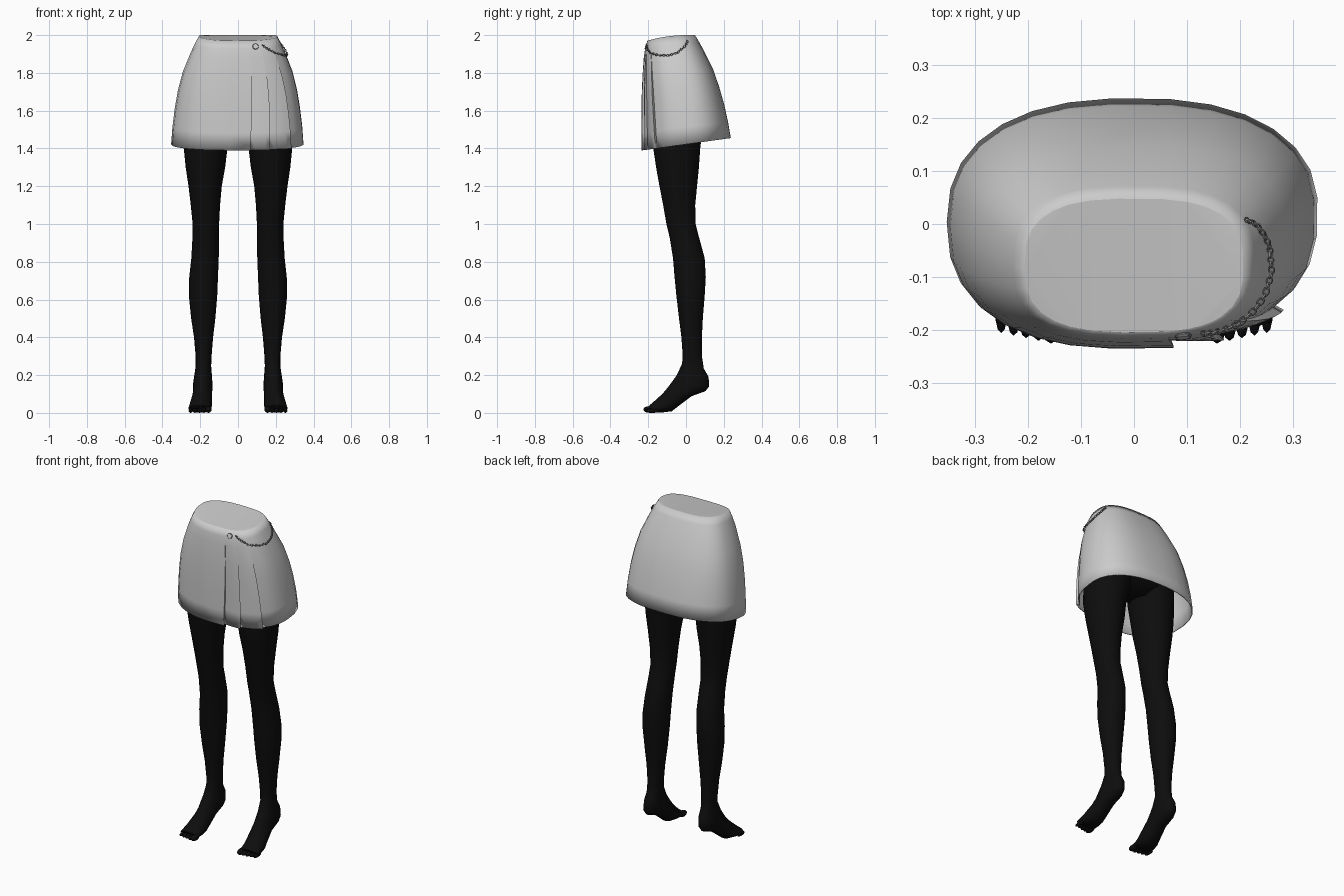
import bpy, bmesh, math
from mathutils import Vector, Matrix
from mathutils.bvhtree import BVHTree

if "Cube" in bpy.data.objects:
    bpy.data.objects.remove(bpy.data.objects["Cube"])


def material(name, v):
    m = bpy.data.materials.new(name)
    m.diffuse_color = (v, v, v, 1)
    m.use_nodes = True
    m.node_tree.nodes["Principled BSDF"].inputs["Base Color"].default_value = m.diffuse_color
    return m


CLOTH = material("light grey cloth", 0.6)
BLACK = material("black stocking", 0.004)
METAL = material("grey metal", 0.25)


def finish(bm, name, mat, angle=40):
    bmesh.ops.recalc_face_normals(bm, faces=bm.faces)
    me = bpy.data.meshes.new(name)
    bm.to_mesh(me)
    bm.free()
    ob = bpy.data.objects.new(name, me)
    bpy.context.collection.objects.link(ob)
    me.materials.append(mat)
    bpy.ops.object.select_all(action='DESELECT')
    ob.select_set(True)
    bpy.context.view_layer.objects.active = ob
    bpy.ops.object.shade_smooth_by_angle(angle=math.radians(angle))
    return ob


def loft(bm, rings, cap=False):
    vs = [[bm.verts.new(p) for p in r] for r in rings]
    n = len(vs[0])
    for a, b in zip(vs, vs[1:]):
        for i in range(n):
            j = (i + 1) % n
            bm.faces.new((a[i], a[j], b[j], b[i]))
    if cap:
        bm.faces.new(vs[0])
        bm.faces.new(vs[-1])


# ---- skirt: rounded-box cross sections with three knife pleats ----
# t, half width, front y, back y
LEVELS = [(0, .207, -.205, .048), (.07, .228, -.217, .072), (.15, .25, -.224, .096),
          (.33, .292, -.231, .145), (.5, .318, -.235, .177), (.67, .335, -.236, .203),
          (.84, .347, -.236, .223), (1, .354, -.235, .238)]
PLEATS = [(.29, .184), (.55, .48), (.8, .8)]   # share of half width at waist, hem


def skirt_ring(t, a, yf, yb):
    n = 2.8 - 0.4 * t
    cy, b = (yf + yb) / 2, (yb - yf) / 2
    keys = [-math.acos((p + (q - p) * t) ** (n / 2)) for p, q in PLEATS]
    keys.append(keys[0] + 2 * math.pi)
    depth = 0.018 * min(1, max(0, (t - .07) / .5))
    pts = []
    for k, div in enumerate((4, 4, 26)):
        for i in range(div + 1):
            u = i / div
            th = keys[k] + (keys[k + 1] - keys[k]) * u
            c, s = math.cos(th), math.sin(th)
            x = math.copysign(abs(c) ** (2 / n), c) * a
            y = math.copysign(abs(s) ** (2 / n), s) * b
            d = depth * max(0, 1 - u * (1 if k < 2 else 5))
            f = 1 - d / math.hypot(x, y)
            x, y = x * f, y * f + cy
            top = 2.0 - 0.03 * (min(y, 0) / .205) ** 2
            hem = 1.39 + 0.065 * (y + .235) / .473
            pts.append(Vector((x, y, top + (hem - top) * t)))
    return pts


rings = [skirt_ring(*l) for l in LEVELS]
bm = bmesh.new()
loft(bm, rings)
bmesh.ops.remove_doubles(bm, verts=bm.verts, dist=0.0002)
bmesh.ops.recalc_face_normals(bm, faces=bm.faces)
surface = BVHTree.FromBMesh(bm)
skirt = finish(bm, "skirt", CLOTH, 35)
sol = skirt.modifiers.new("thickness", 'SOLIDIFY')
sol.thickness, sol.offset = 0.006, -1

# Waist closing surface
bm = bmesh.new()
bm.faces.new([bm.verts.new(p) for p in rings[0]])
bmesh.ops.remove_doubles(bm, verts=bm.verts, dist=0.0002)
bmesh.ops.triangulate(bm, faces=bm.faces)
finish(bm, "waist_top", CLOTH)


def on_skirt(p, gap):
    co, no, _, _ = surface.find_nearest(Vector(p))
    if no.dot(co - Vector((0, -.05, co.z))) < 0:
        no = -no
    return co + no * gap, no


def torus(bm, mat4, R, r, seg=12, sides=5):
    rs = []
    for i in range(seg + 1):
        a = 2 * math.pi * i / seg
        rs.append([mat4 @ Vector(((R + r * math.cos(b)) * math.cos(a),
                                  (R + r * math.cos(b)) * math.sin(a), r * math.sin(b)))
                   for b in (2 * math.pi * j / sides for j in range(sides))])
    loft(bm, rs)


def frame(x, z, origin):
    z = (z - x * z.dot(x)).normalized()
    y = z.cross(x)
    return Matrix.Translation(origin) @ Matrix((x, y, z)).transposed().to_4x4()


# ---- hanging chain of alternating links ----
path = [(.13, -.215, 1.95), (.165, -.21, 1.925), (.205, -.19, 1.905), (.24, -.14, 1.892),
        (.253, -.09, 1.89), (.252, -.045, 1.905), (.232, -.005, 1.94), (.205, .012, 1.978)]
fine = []
for p, q in zip(path, path[1:]):
    for i in range(5):
        fine.append(on_skirt(Vector(p).lerp(Vector(q), i / 5), 0.007))
bm = bmesh.new()
for i in range(len(fine) - 1):
    (p, n), (q, _) = fine[i], fine[i + 1]
    x = (q - p).normalized()
    m = frame(x, n if i % 2 else n.cross(x), (p + q) / 2)
    torus(bm, m @ Matrix.Diagonal(((q - p).length / .0115, .8, 1, 1)), .007, .0018)
bmesh.ops.remove_doubles(bm, verts=bm.verts, dist=0.00005)
finish(bm, "chain", METAL, 60)

# ---- round stud with rim ----
p, n = on_skirt((.095, -.23, 1.945), 0.003)
m = frame(Vector((1, 0, 0)) - n * n.x, n, p)
m = Matrix.Translation(p) @ n.to_track_quat('Z', 'Y').to_matrix().to_4x4()
bm = bmesh.new()
torus(bm, m, .0135, .003, 16)
bmesh.ops.remove_doubles(bm, verts=bm.verts, dist=0.00005)
finish(bm, "stud_rim", METAL, 60)
bm = bmesh.new()
bmesh.ops.create_cone(bm, cap_ends=True, segments=16, radius1=.013, radius2=.012,
                      depth=.006, matrix=m)
finish(bm, "stud", CLOTH)

# ---- legs: outer x, inner x, front (y, z), back (y, z) ----
LEG = [(.27, .02, -.17, 1.6, .11, 1.6), (.285, .035, -.18, 1.5, .09, 1.5),
       (.287, .056, -.175, 1.4, .077, 1.4),
       (.277, .068, -.16, 1.3, .07, 1.3), (.262, .086, -.142, 1.2, .06, 1.2),
       (.25, .095, -.122, 1.1, .05, 1.1), (.24, .1, -.105, 1.0, .052, 1.0),
       (.241, .1, -.088, .93, .07, .93), (.247, .102, -.07, .82, .1, .82),
       (.258, .106, -.062, .72, .106, .72), (.26, .11, -.052, .62, .1, .62),
       (.248, .12, -.038, .5, .09, .5), (.233, .132, -.025, .4, .085, .4),
       (.224, .14, -.018, .3, .085, .3), (.224, .142, -.022, .26, .095, .235),
       (.232, .138, -.05, .2, .121, .19), (.238, .135, -.075, .165, .124, .14),
       (.238, .136, -.098, .135, .105, .115), (.24, .137, -.118, .11, .03, .088),
       (.25, .137, -.138, .09, -.03, .043), (.258, .138, -.16, .07, -.075, .008),
       (.262, .14, -.18, .052, -.115, .003), (.262, .142, -.195, .04, -.165, .002)]
for side, tag in ((-1, "left"), (1, "right")):
    rs = []
    for xo, xi, yf, zf, yb, zb in LEG:
        c = Vector((side * (xo + xi) / 2, (yf + yb) / 2, (zf + zb) / 2))
        fb = Vector((0, (yb - yf) / 2, (zb - zf) / 2))
        w = Vector(((xo - xi) / 2, 0, 0))
        rs.append([c + w * math.cos(a) + fb * math.sin(a)
                   for a in (2 * math.pi * k / 18 for k in range(18))])
    bm = bmesh.new()
    loft(bm, rs, True)
    finish(bm, "leg_" + tag, BLACK, 60)
    # Toes, largest on the inner side
    bm = bmesh.new()
    for k in range(5):
        r = (.018, .0135, .0125, .012, .011)[k]
        x = side * (.157 + .0235 * k)
        m = Matrix.Translation((x, -.192 + .005 * k, r)) @ Matrix.Diagonal((r, .034, r, 1))
        bmesh.ops.create_uvsphere(bm, u_segments=10, v_segments=6, radius=1, matrix=m)
    finish(bm, "toes_" + tag, BLACK, 60)

# ---- hips hidden under the skirt ----
bm = bmesh.new()
loft(bm, [[(a * math.cos(k * math.pi / 10), (f + b) / 2 + (b - f) / 2 * math.sin(k * math.pi / 10), z)
           for k in range(20)]
          for z, a, f, b in ((1.5, .12, -.1, .04), (1.55, .25, -.16, .1), (1.62, .29, -.19, .14),
                             (1.75, .27, -.19, .11), (1.92, .2, -.18, .04))], True)
finish(bm, "hips", BLACK, 60)
